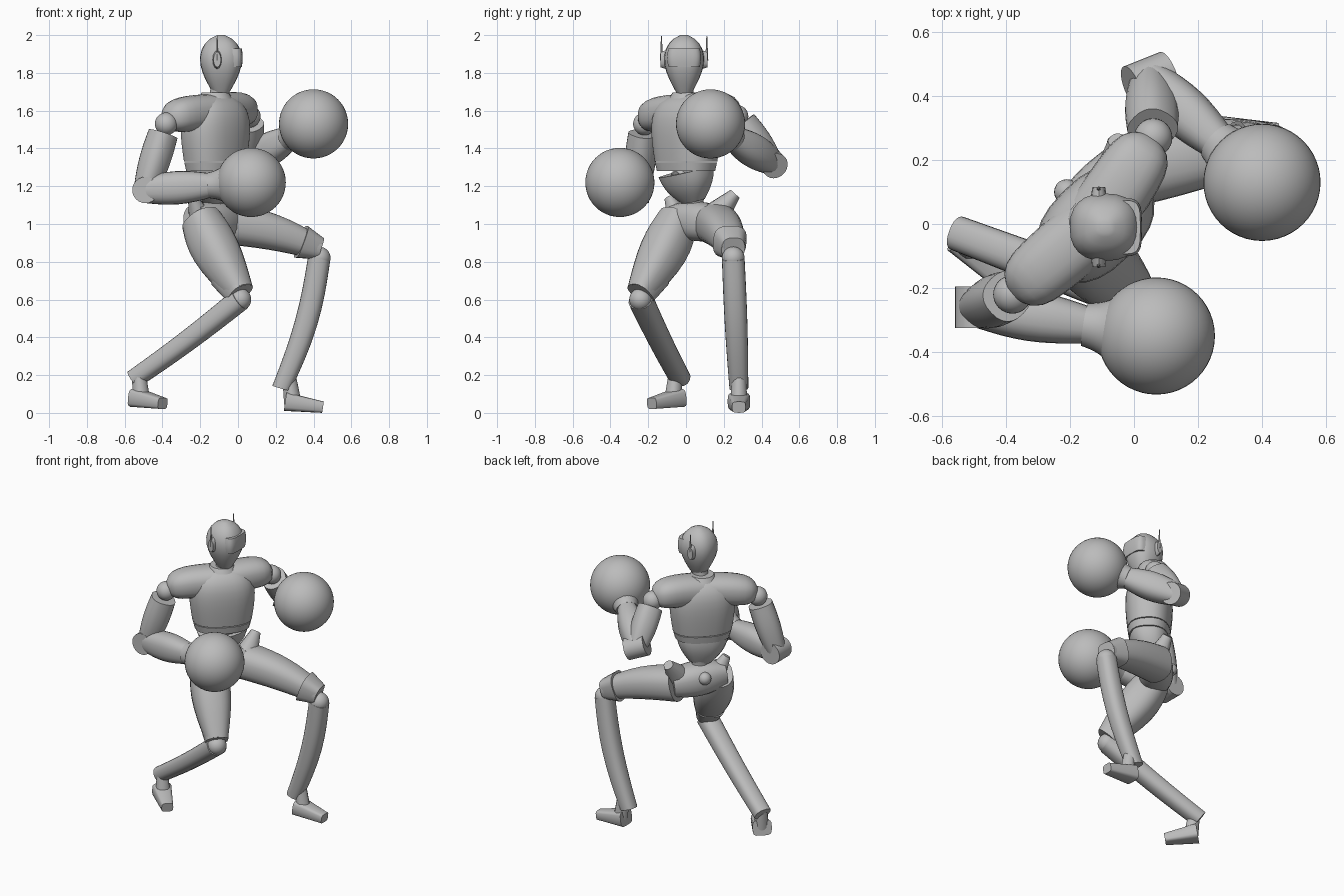
import bpy, bmesh, math
from mathutils import Vector, Matrix

cube = bpy.data.objects.get("Cube")
if cube:
    bpy.data.objects.remove(cube)

grey = bpy.data.materials.new("plain grey")
grey.use_nodes = True
grey.diffuse_color = (0.5, 0.5, 0.5, 1)
grey.node_tree.nodes["Principled BSDF"].inputs["Base Color"].default_value = grey.diffuse_color

X, Y, UP = Vector((1, 0, 0)), Vector((0, 1, 0)), Vector((0, 0, 1))
FORWARD = Vector((0.7, -0.7, 0)).normalized()   # chest direction
SIDEWAYS = UP.cross(FORWARD)                    # left along the shoulders


def finish(name, bm):
    """Turn a bmesh into a grey, smooth object with sharp edges kept."""
    bmesh.ops.recalc_face_normals(bm, faces=bm.faces)
    mesh = bpy.data.meshes.new(name)
    bm.to_mesh(mesh)
    bm.free()
    mesh.materials.append(grey)
    part = bpy.data.objects.new(name, mesh)
    bpy.context.collection.objects.link(part)
    bpy.ops.object.select_all(action='DESELECT')
    part.select_set(True)
    bpy.context.view_layer.objects.active = part
    bpy.ops.object.shade_smooth_by_angle(angle=math.radians(40))


def signed_power(value, power):
    return math.copysign(abs(value) ** power, value)


def limb(name, start, end, first, last, bulge=0, flat=1, hint=FORWARD, bend=None,
         power=2.4, dome=0, sides=24, rings=12):
    """Tapered tube: radius runs from first to last, swells by bulge in the middle,
    is wider by flat across the hint, bows by bend, and closes in a dome if asked."""
    start, end = Vector(start), Vector(end)
    along = (end - start).normalized()
    u = (hint - along * hint.dot(along)).normalized()
    v = along.cross(u) * flat
    bm = bmesh.new()
    loops = []
    for i in range(rings + 1):
        t = (1 - math.cos(math.pi * i / rings)) / 2
        swell = math.sin(math.pi * t)
        radius = first + (last - first) * t + bulge * swell
        if dome:
            radius *= max(math.sqrt(1 - t ** dome), 0.2)
        centre = start.lerp(end, t)
        if bend:
            centre += Vector(bend) * swell
        loop = []
        for k in range(sides):
            angle = math.tau * k / sides
            c = signed_power(math.cos(angle), 2 / power)
            s = signed_power(math.sin(angle), 2 / power)
            loop.append(bm.verts.new(centre + (u * c + v * s) * radius))
        loops.append(loop)
    for low, high in zip(loops, loops[1:]):
        for k in range(sides):
            n = (k + 1) % sides
            bm.faces.new((low[k], low[n], high[n], high[k]))
    bm.faces.new(loops[0])
    bm.faces.new(loops[-1])
    finish(name, bm)


def ball(name, centre, radius, detail=16):
    bm = bmesh.new()
    bmesh.ops.create_uvsphere(bm, u_segments=detail * 2, v_segments=detail, radius=radius,
                              matrix=Matrix.Translation(centre))
    finish(name, bm)


def disc(name, centre, direction, radius, depth, sides=24, stretch=1, taper=1):
    bm = bmesh.new()
    turn = direction.to_track_quat('Z', 'Y').to_matrix().to_4x4()
    bmesh.ops.create_cone(bm, cap_ends=True, segments=sides, radius1=radius,
                          radius2=radius * taper, depth=depth,
                          matrix=Matrix.Translation(centre) @ turn
                          @ Matrix.Diagonal((1, stretch, 1, 1)))
    finish(name, bm)


# Joints shared by neighbouring parts
chest_middle = Vector((-0.12, 0, 1.6))
waist = Vector((-0.13, 0.04, 1.07))
skull = Vector((-0.09, -0.01, 1.87))
right_shoulder = Vector((-0.38, -0.22, 1.53))
left_shoulder = Vector((0.06, 0.27, 1.57))
right_elbow = Vector((-0.49, -0.26, 1.18))
left_elbow = Vector((0.05, 0.45, 1.33))
right_hand = Vector((0.07, -0.35, 1.22))
left_hand = Vector((0.4, 0.13, 1.53))
right_hip = Vector((-0.2, -0.04, 1.03))
left_hip = Vector((-0.05, 0.16, 1))
right_knee = Vector((0.01, -0.24, 0.6))
left_knee = Vector((0.43, 0.25, 0.82))
right_ankle = Vector((-0.55, -0.03, 0.18))
left_ankle = Vector((0.23, 0.28, 0.13))

# Head with visor, ears and antennas
limb("head", skull - UP * 0.18, skull + UP * 0.13, 0.04, 0.1, 0.04, 0.95, X, dome=6)
limb("visor", skull - UP * 0.04 + X * 0.05, skull + UP * 0.06 + X * 0.05, 0.06, 0.06, 0.005,
     1.4, X, power=4)
limb("neck", chest_middle, skull - UP * 0.1, 0.07, 0.06, -0.02, hint=X)
for label, outward in (("left", Y), ("right", -Y)):
    ear = skull - X * 0.02 + outward * 0.11
    disc(label + "_ear", ear, outward, 0.025, 0.03, 12, 2, 0.8)
    disc(label + "_antenna", ear + UP * 0.06 + outward * 0.01, UP, 0.008, 0.13, 6, 1, 0.3)

# Torso
rib_line = chest_middle - UP * 0.27
band_line = rib_line - UP * 0.05
limb("chest", rib_line, chest_middle + UP * 0.09, 0.13, 0.14, 0.01, 1.4, dome=6)
limb("rib_band", band_line, rib_line - UP * 0.005, 0.122, 0.13, 0, 1.38)
limb("abdomen", waist + UP * 0.05, band_line, 0.05, 0.122, 0.015, 1.3)
limb("waist_post", waist - UP * 0.02, waist + UP * 0.1, 0.06, 0.06, -0.01)
disc("belly_plate", waist + UP * 0.17 + FORWARD * 0.11, FORWARD - UP * 0.4, 0.06, 0.02, 6, 1, 0.8)
disc("collar", chest_middle + UP * 0.08, UP, 0.09, 0.03, taper=0.8)
for label, joint in (("right", right_shoulder), ("left", left_shoulder)):
    limb(label + "_shoulder_cap", chest_middle - UP * 0.01, joint + UP * 0.03, 0.11, 0.1, 0,
         0.9, bend=UP * 0.01, dome=8)

# Pelvis with its small knobs
limb("pelvis", right_hip - SIDEWAYS * 0.05, left_hip + SIDEWAYS * 0.04, 0.07, 0.08, 0.03)
limb("right_hip_knob", right_hip, right_hip + Vector((-0.04, -0.05, 0.11)), 0.06, 0.025, sides=12)
limb("left_hip_knob", left_hip + UP * 0.05, left_hip + Vector((0, 0.1, 0.16)), 0.07, 0.03, sides=12)
ball("tail_knob", waist + Vector((-0.08, 0.06, -0.02)), 0.04, 10)

# Legs
limb("right_thigh", right_hip, right_knee + UP * 0.04, 0.1, 0.07, 0.035,
     bend=Vector((-0.02, 0.02, 0.02)))
limb("left_thigh", left_hip, left_knee + UP * 0.05, 0.11, 0.06, 0.01, 1.05, UP, UP * 0.02)
limb("right_knee_cuff", right_knee.lerp(right_hip, 0.3), right_knee + UP * 0.03, 0.09, 0.07, power=3)
limb("left_knee_cuff", left_knee.lerp(left_hip, 0.2) + UP * 0.05, left_knee + UP * 0.05,
     0.09, 0.06, hint=UP, power=3)
limb("right_shin", right_knee, right_ankle, 0.06, 0.05, flat=1.1, hint=UP, bend=-UP * 0.01)
limb("left_shin", left_knee, left_ankle, 0.06, 0.05, 0.005, hint=X, bend=X * 0.03)

# Balls in the joints
for label, joint in (("right_shoulder", right_shoulder), ("left_shoulder", left_shoulder),
                     ("right_knee", right_knee), ("left_knee", left_knee)):
    ball(label + "_ball", joint, 0.06)

# Feet: a low wedge with an upright stem inside the heel
for label, heel, heading in (("left", Vector((0.25, 0.28, 0)), X),
                             ("right", Vector((-0.54, -0.04, 0.02)), FORWARD)):
    limb(label + "_foot", heel + UP * 0.06, heel + heading * 0.2 + UP * 0.03, 0.05, 0.03, 0,
         1.2, UP, power=4, sides=16)
    limb(label + "_ankle", heel + heading * 0.04 + UP * 0.05, heel + heading * 0.02 + UP * 0.2,
         0.045, 0.035, sides=12)

# Arms: open sleeve, elbow drum, forearm, flared cuff and round glove
for label, shoulder, elbow, hand, drum in (
        ("right", right_shoulder, right_elbow, right_hand, Y),
        ("left", left_shoulder, left_elbow, left_hand, X + (Y - UP) * 0.4)):
    wrist = hand.lerp(elbow, 0.4)
    limb(label + "_upper_arm", shoulder.lerp(elbow, 0.15), elbow, 0.075, 0.06, 0.01)
    disc(label + "_elbow", elbow, drum, 0.07, 0.13)
    limb(label + "_forearm", elbow, wrist, 0.07, 0.066, 0.02, 0.9, UP)
    limb(label + "_cuff", wrist, wrist.lerp(hand, 0.5), 0.068, 0.12, -0.01, hint=UP, power=2)
    ball(label + "_glove", hand, 0.183, 24)
